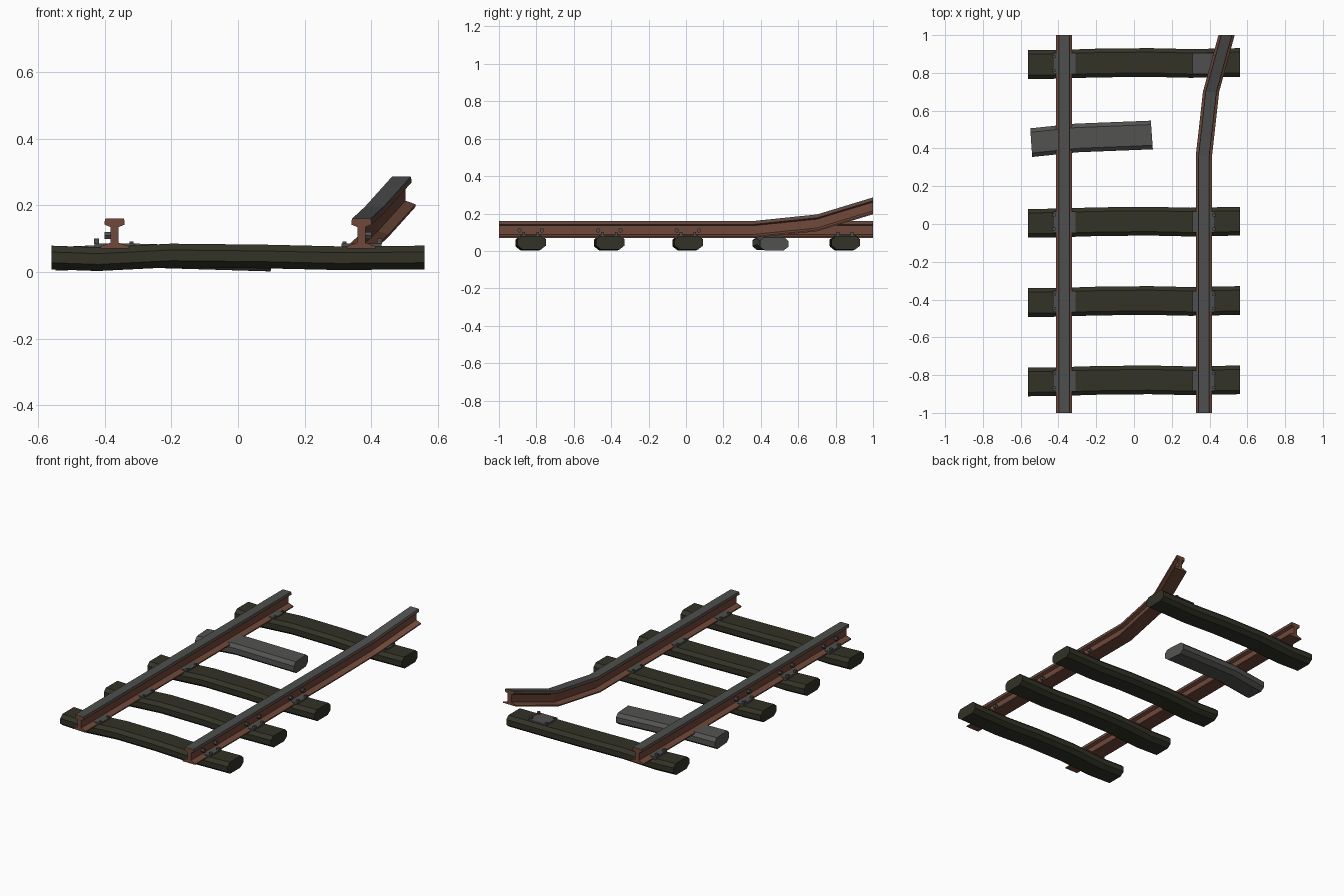
import bpy
import bmesh
import math
from mathutils import Vector, Matrix

cube = bpy.data.objects.get("Cube")
if cube:
    bpy.data.objects.remove(cube, do_unlink=True)


def material(name, rgb):
    m = bpy.data.materials.new(name)
    m.use_nodes = True
    m.diffuse_color = (*rgb, 1)
    m.node_tree.nodes["Principled BSDF"].inputs["Base Color"].default_value = (*rgb, 1)
    return m


RUST = material("rusty steel", (0.16, 0.065, 0.042))
STEEL = material("worn grey steel", (0.075, 0.078, 0.075))
WOOD = material("tarred wood", (0.032, 0.032, 0.02))
GREY_WOOD = material("weathered wood", (0.085, 0.085, 0.082))


def finish(name, bm, mats):
    bmesh.ops.recalc_face_normals(bm, faces=bm.faces)
    mesh = bpy.data.meshes.new(name)
    bm.to_mesh(mesh)
    bm.free()
    for m in mats:
        mesh.materials.append(m)
    obj = bpy.data.objects.new(name, mesh)
    bpy.context.collection.objects.link(obj)
    return obj


def sweep(name, half, path, side, mats, top_edges=()):
    """Mirror a half profile and carry it along a path, keeping it upright."""
    profile = half + [(-u, v) for u, v in reversed(half)]
    bm = bmesh.new()
    rings = [[bm.verts.new(Vector(p) + side * u + Vector((0, 0, v)))
              for u, v in profile] for p in path]
    n = len(profile)
    for a, b in zip(rings, rings[1:]):
        for i in range(n):
            j = (i + 1) % n
            f = bm.faces.new((a[i], a[j], b[j], b[i]))
            f.material_index = int(i in top_edges)
    bm.faces.new(rings[0])
    bm.faces.new(rings[-1])
    return finish(name, bm, mats)


def add_box(bm, centre, size):
    bmesh.ops.create_cube(bm, size=1, matrix=Matrix.Translation(centre)
                          @ Matrix.Diagonal((*size, 1)))


X, Y = Vector((1, 0, 0)), Vector((0, 1, 0))

# Rails: grey running surface on a rusty body, the left one bent up and out
rail_half = [(0.043, 0.07), (0.043, 0.077), (0.012, 0.088), (0.012, 0.135),
             (0.03, 0.142), (0.03, 0.152), (0.028, 0.16)]
sweep("straight_rail", rail_half, [(-0.37, -1, 0), (-0.37, 1, 0)],
      X, [RUST, STEEL], (5, 6, 7))
sweep("bent_rail", rail_half,
      [(0.37, -1, 0), (0.37, 0.36, 0), (0.408, 0.7, 0.035), (0.49, 1, 0.126)],
      X, [RUST, STEEL], (5, 6, 7))

# Sleepers: chamfered beams with a slight sag and wander
tie_half = [(0.05, 0.008), (0.076, 0.028), (0.076, 0.06), (0.055, 0.079)]
tie_path = [(-0.56, -0.006, 0), (-0.42, -0.005, -0.005), (-0.2, 0.002, 0.006),
            (0.08, 0.005, 0.003), (0.3, 0, -0.002), (0.56, 0.005, 0)]
tie_ys = [-0.83, -0.41, 0.01, 0.85]
for i, y in enumerate(tie_ys):
    tie = sweep(f"sleeper_{i + 1}", tie_half, tie_path, Y, [WOOD])
    tie.location.y = y

# Broken sleeper lying askew
broken = sweep("broken_sleeper", tie_half,
               [(-0.32, 0, -0.004), (-0.08, 0.008, 0.006), (0.32, -0.004, -0.006)],
               Y, [GREY_WOOD])
broken.location = (-0.225, 0.453, 0)
broken.rotation_euler.z = math.radians(4)

# Tie plates with spikes, and bolts against the rail web
for i, y in enumerate(tie_ys):
    for label, s in (("right", -1), ("left", 1)):
        bm = bmesh.new()
        add_box(bm, (s * 0.37, y, 0.077), (0.12, 0.11, 0.018))
        for dy in (-0.037, 0.037):
            add_box(bm, (s * 0.424, y + dy, 0.092), (0.015, 0.015, 0.016))
            add_box(bm, (s * 0.32, y + dy, 0.087), (0.012, 0.012, 0.008))
        finish(f"{label}_tie_plate_{i + 1}", bm, [STEEL])
    if i < 3:
        for label, s in (("right", -1), ("left", 1)):
            bm = bmesh.new()
            for dy in (-0.06, 0.06):
                bmesh.ops.create_cone(
                    bm, cap_ends=True, segments=6, radius1=0.012, radius2=0.012,
                    depth=0.02, matrix=Matrix.Translation((s * 0.39, y + dy, 0.11))
                    @ Matrix.Rotation(math.pi / 2, 4, "Y"))
            finish(f"{label}_rail_bolts_{i + 1}", bm, [STEEL])
